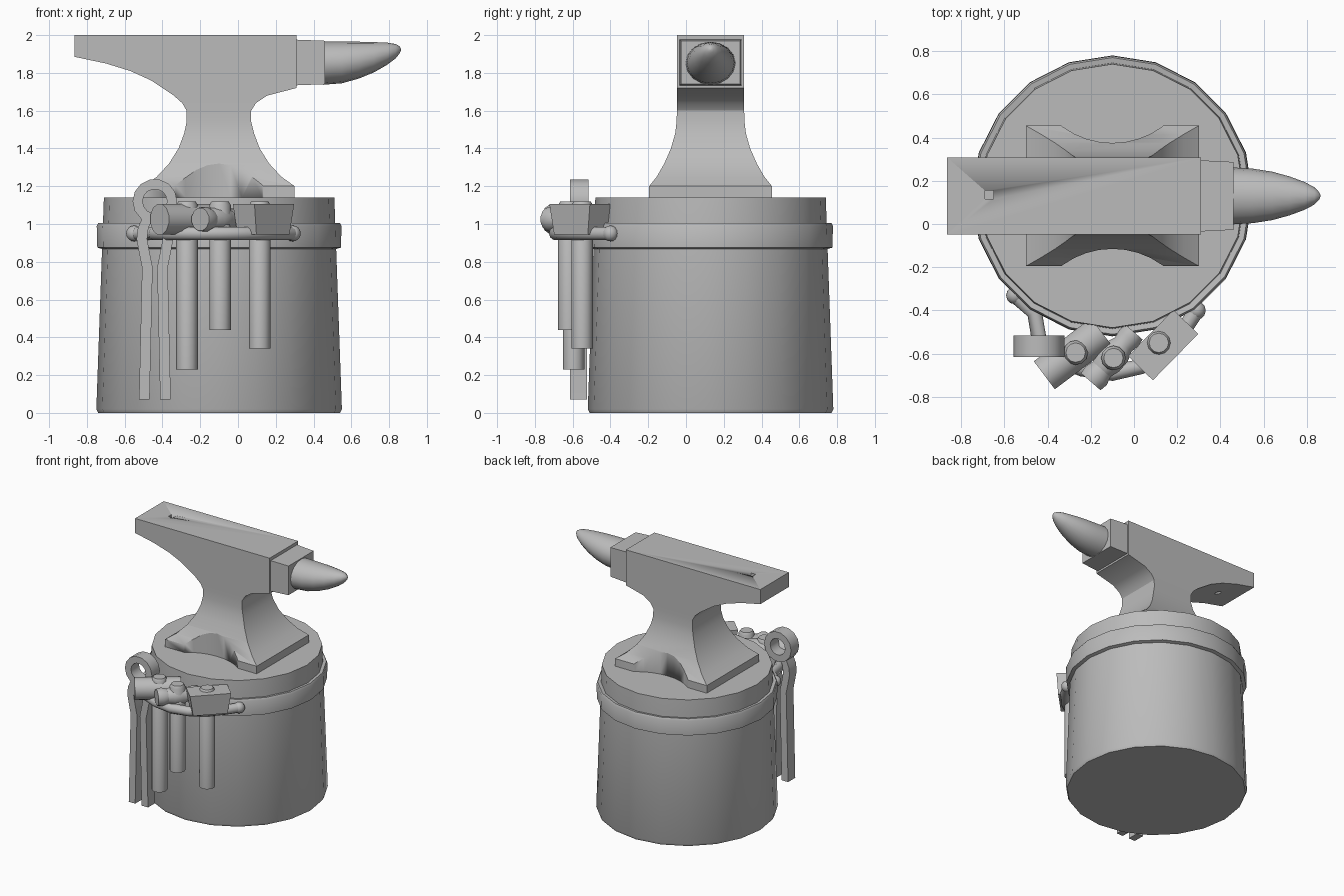
import bpy, bmesh, math
from mathutils import Vector, Matrix

cube = bpy.data.objects.get("Cube")
if cube:
    bpy.data.objects.remove(cube, do_unlink=True)

GREY = (0.5, 0.5, 0.5, 1)
grey = bpy.data.materials.new("plain grey")
grey.use_nodes = True
grey.diffuse_color = GREY
grey.node_tree.nodes["Principled BSDF"].inputs["Base Color"].default_value = GREY

CX, CY = -0.1, 0.13      # centre of the stump


def finish(name, bm, angle=32):
    bmesh.ops.recalc_face_normals(bm, faces=bm.faces)
    mesh = bpy.data.meshes.new(name)
    bm.to_mesh(mesh)
    bm.free()
    ob = bpy.data.objects.new(name, mesh)
    bpy.context.collection.objects.link(ob)
    mesh.materials.append(grey)
    bpy.ops.object.select_all(action='DESELECT')
    bpy.context.view_layer.objects.active = ob
    ob.select_set(True)
    bpy.ops.object.shade_smooth_by_angle(angle=math.radians(angle))
    return ob


def loft(name, rings, angle=32, closed=False):
    """Skin rings of equal length, capping the ends unless the rings close up."""
    bm = bmesh.new()
    loops = [[bm.verts.new(p) for p in ring] for ring in rings]
    n = len(loops[0])
    pairs = list(zip(loops, loops[1:])) + ([(loops[-1], loops[0])] if closed else [])
    for a, b in pairs:
        for i in range(n):
            j = (i + 1) % n
            bm.faces.new((a[i], a[j], b[j], b[i]))
    if not closed:
        bm.faces.new(loops[0])
        bm.faces.new(loops[-1])
    return finish(name, bm, angle)


def circle(n, r, centre, u, v, turn=0.0):
    c, u, v = Vector(centre), Vector(u), Vector(v)
    return [c + r * (math.cos(a) * u + math.sin(a) * v)
            for a in (turn + math.tau * i / n for i in range(n))]


def turned(name, centre, profile, n=20, closed=False):
    """Vertical turned part from (radius, height) pairs."""
    x, y = centre
    return loft(name, [circle(n, r, (x, y, z), (1, 0, 0), (0, 1, 0)) for r, z in profile],
                closed=closed)


def rod_between(name, start, end, profile, n=12):
    """Round part along an axis from (fraction, radius) pairs."""
    a, b = Vector(start), Vector(end)
    d = (b - a).normalized()
    u = d.cross(Vector((0, 0, 1))).normalized()
    v = u.cross(d)
    return loft(name, [circle(n, r, a.lerp(b, t), u, v, math.pi / n) for t, r in profile])


def rect(x0, x1, y0, y1, z):
    return [(x0, y0, z), (x1, y0, z), (x1, y1, z), (x0, y1, z)]


def cut(ob, cutter):
    mod = ob.modifiers.new("cut", 'BOOLEAN')
    mod.operation = 'DIFFERENCE'
    mod.solver = 'EXACT'
    mod.object = cutter
    cutter.hide_render = True
    cutter.hide_viewport = True
    cutter.display_type = 'WIRE'


# Stump and its iron band
turned("stump", (CX, CY), [(0.64, 0), (0.65, 0.02), (0.61, 1.14)])
turned("stump_band", (CX, CY), [(0.61, 0.865), (0.645, 0.875), (0.648, 0.99),
                                (0.64, 1.005), (0.61, 1.0)], closed=True)

# Anvil body: height, left end, right end, half depth
levels = [(1.14, -0.5, 0.3, 0.325), (1.2, -0.5, 0.3, 0.325), (1.25, -0.43, 0.23, 0.285),
          (1.32, -0.365, 0.165, 0.245), (1.4, -0.315, 0.115, 0.21), (1.48, -0.285, 0.085, 0.187),
          (1.54, -0.272, 0.07, 0.18), (1.6, -0.272, 0.07, 0.178), (1.64, -0.295, 0.095, 0.178),
          (1.68, -0.34, 0.155, 0.178), (1.72, -0.4, 0.31, 0.178), (1.76, -0.46, 0.31, 0.178),
          (1.81, -0.57, 0.31, 0.178), (1.85, -0.7, 0.31, 0.178), (1.885, -0.865, 0.31, 0.178),
          (2.0, -0.865, 0.31, 0.178)]
anvil = loft("anvil_body", [rect(a, b, CY - h, CY + h, z) for z, a, b, h in levels])

# Hollows in the foot and the square hole in the heel
for side, label in ((-1, "front"), (1, "back")):
    hollow = turned("foot_hollow_cutter_" + label, (CX, CY + side * 0.635),
                    [(0.39, 1.0), (0.39, 1.5)], 40)
    cut(anvil, hollow)
cut(anvil, loft("heel_hole_cutter", [rect(-0.69, -0.65, 0.115, 0.155, z) for z in (1.7, 2.1)]))

# Step block and horn
loft("anvil_step", [[(x, CY + sy * h, 1.855 + sz * k) for sy, sz in
                     ((-1, -1), (1, -1), (1, 1), (-1, 1))]
                    for x, h, k in ((0.3, 0.165, 0.121), (0.46, 0.157, 0.115))])
horn = []
for x, low, high, half in ((0.45, 1.737, 1.965, 0.132), (0.55, 1.745, 1.965, 0.126),
                           (0.64, 1.77, 1.965, 0.112), (0.72, 1.803, 1.963, 0.09),
                           (0.79, 1.843, 1.96, 0.064), (0.835, 1.877, 1.953, 0.04),
                           (0.857, 1.905, 1.94, 0.017), (0.863, 1.92, 1.927, 0.003)):
    horn.append(circle(16, 1, (x, CY, (low + high) / 2), (0, half, 0), (0, 0, (high - low) / 2)))
loft("anvil_horn", horn, 45)

# Curved tool rack rail with ball ends
path = [Vector((x, y, 0.95)) for x, y in
        ((-0.55, -0.33), (-0.46, -0.41), (-0.44, -0.53), (-0.36, -0.62), (-0.24, -0.67),
         (-0.1, -0.69), (0.03, -0.66), (0.14, -0.59), (0.23, -0.49), (0.29, -0.4))]
rings = []
for i, p in enumerate(path):
    d = (path[min(i + 1, len(path) - 1)] - path[max(i - 1, 0)]).normalized()
    rings.append(circle(10, 0.036, p, (d.y, -d.x, 0), (0, 0, 1)))
loft("rack_rail", rings, 50)
for label, p in (("right", path[0]), ("left", path[-1])):
    bm = bmesh.new()
    bmesh.ops.create_uvsphere(bm, u_segments=12, v_segments=8, radius=0.042,
                              matrix=Matrix.Translation(p))
    finish("rack_ball_" + label, bm, 60)

# Tongs: jaw ring and two bent arms
ring_at = Vector((-0.44, 0, 1.12))
loft("tongs_ring", [circle(14, r, ring_at + Vector((0, y, 0)), (1, 0, 0), (0, 0, 1))
                    for r, y in ((0.118, -0.615), (0.118, -0.515), (0.065, -0.515), (0.065, -0.615))],
     closed=True)
for side, label in ((-1, "right"), (1, "left")):
    arm = [(0.035, 1.04), (0.062, 0.98), (0.069, 0.92), (0.058, 0.86), (0.04, 0.77), (0.056, 0.07)]
    loft("tongs_arm_" + label,
         [rect(-0.44 + side * x - 0.028, -0.44 + side * x + 0.028, -0.615, -0.525, z)
          for x, z in arm])

# Hammer handles with slightly domed tops
for label, at, low in (("sledge", (-0.27, -0.595), 0.23), ("cross", (-0.095, -0.62), 0.44),
                       ("block", (0.115, -0.55), 0.34)):
    turned(label + "_hammer_handle", at,
           [(0.057, low), (0.057, 1.1), (0.045, 1.12)], 12)

# Round hammer heads
rod_between("sledge_hammer_head", (-0.415, -0.7, 1.025), (-0.15, -0.5, 1.025),
            [(0, 0.084), (1, 0.084)])
rod_between("cross_hammer_head", (-0.2, -0.73, 1.025), (0.0, -0.5, 1.025),
            [(0, 0.062), (0.12, 0.068), (0.25, 0.056), (0.4, 0.07),
             (0.6, 0.07), (0.75, 0.052), (0.88, 0.06), (1, 0.055)])

# Block hammer head, tapering downward
diagonal = Vector((0.7, 0.714, 0))
across = Vector((0.714, -0.7, 0))
loft("block_hammer_head",
     [[Vector((0.135, -0.56, z)) + diagonal * a * l + across * b * w
       for a, b in ((-1, -1), (1, -1), (1, 1), (-1, 1))]
      for z, l, w in ((0.945, 0.125, 0.07), (1.105, 0.15, 0.08))])
